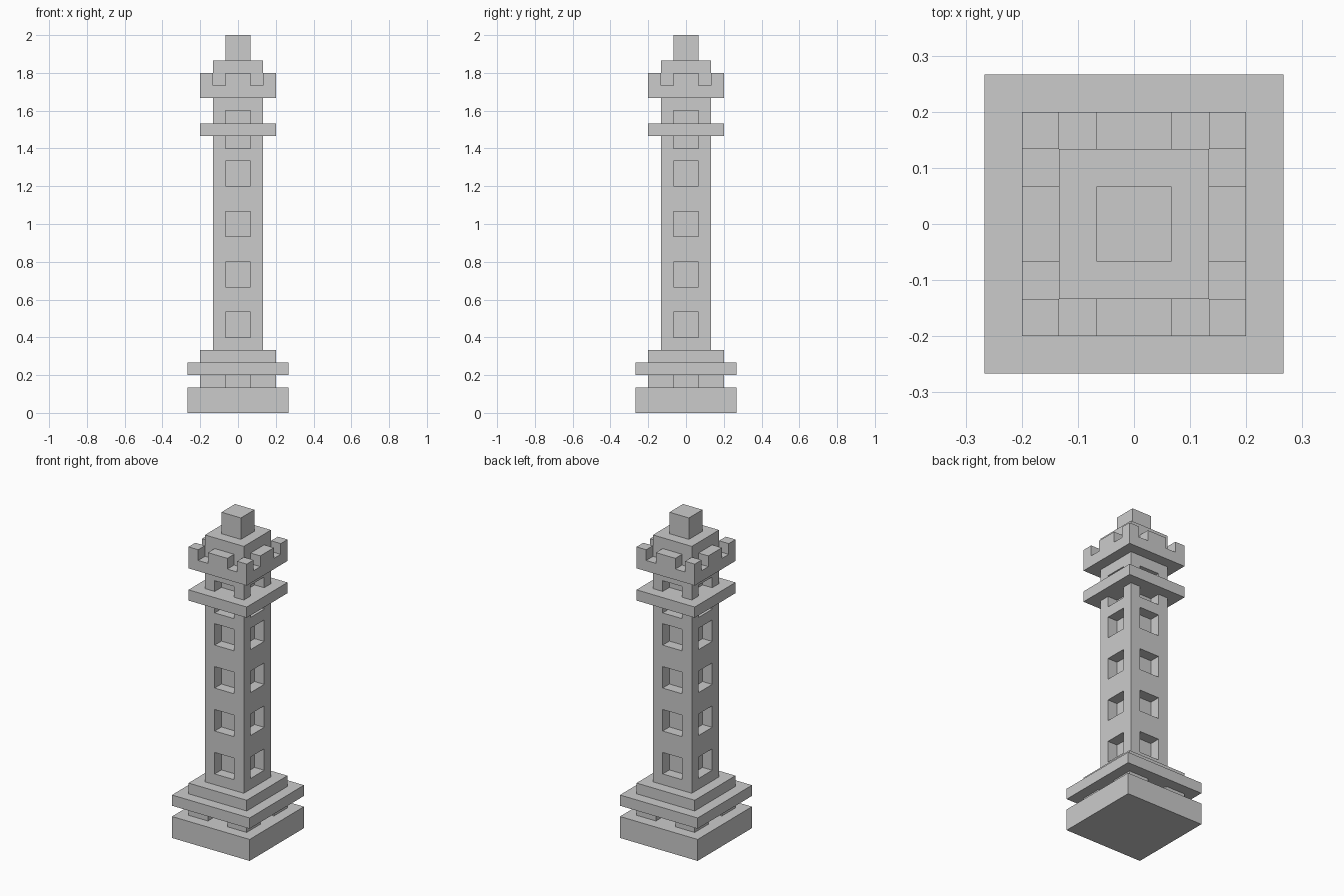
import bpy, bmesh
from mathutils import Matrix, Vector

if "Cube" in bpy.data.objects:
    bpy.data.objects.remove(bpy.data.objects["Cube"])

U = 2 / 30  # block unit: the tower is 30 blocks tall


def make_boxes(name, boxes):
    """One object made of boxes given as (x0, x1, y0, y1, z0, z1) in blocks."""
    bm = bmesh.new()
    for x0, x1, y0, y1, z0, z1 in boxes:
        centre = Vector((x0 + x1, y0 + y1, z0 + z1)) * U / 2
        size = Vector((x1 - x0, y1 - y0, z1 - z0)) * U
        bmesh.ops.create_cube(bm, size=1, matrix=Matrix.Translation(centre) @ Matrix.Diagonal(size.to_4d()))
    mesh = bpy.data.meshes.new(name)
    bm.to_mesh(mesh)
    bm.free()
    obj = bpy.data.objects.new(name, mesh)
    bpy.context.collection.objects.link(obj)
    return obj


def tier(name, half, z0, z1):
    return make_boxes(name, [(-half, half, -half, half, z0, z1)])


def cut(obj, boxes):
    """Carve the boxes out of obj and bake the result."""
    cutter = make_boxes("cutter", boxes)
    cutter.hide_render = True
    mod = obj.modifiers.new("carve", 'BOOLEAN')
    mod.operation, mod.solver, mod.object = 'DIFFERENCE', 'EXACT', cutter
    dg = bpy.context.evaluated_depsgraph_get()
    baked = bpy.data.meshes.new_from_object(obj.evaluated_get(dg))
    obj.modifiers.clear()
    obj.data = baked
    bpy.data.objects.remove(cutter)


def cut_four_sides(obj, inner, outer, levels):
    """Carve two-block-wide openings in the middle of every side."""
    for s in (-1, 1):
        a, b = sorted((s * inner, s * outer))
        cut(obj, [(a, b, -1, 1, z0, z1) for z0, z1 in levels])
        cut(obj, [(-1, 1, a, b, z0, z1) for z0, z1 in levels])


# Stepped base with a recessed band
tier("base_block", 4, 0, 2)
band = tier("base_band", 3, 2, 3)
cut_four_sides(band, 2.01, 4, [(1.5, 3.5)])
tier("base_slab", 4, 3, 4)
tier("base_step", 3, 4, 5)

# Shaft with window niches on all sides
shaft = tier("shaft", 2, 5, 25)
cut_four_sides(shaft, 1.01, 3, [(6, 8), (10, 12), (14, 16), (18, 20), (21, 24)])

# Balcony slab
tier("balcony", 3, 22, 23)

# Battlement crown, notched between corner and middle merlons
crown = tier("battlement", 3, 25, 27)
for a, b in ((-2, -1), (1, 2)):
    cut(crown, [(a, b, -4, 4, 26, 28)])
    cut(crown, [(-4, 4, a, b, 26, 28)])

# Top blocks
tier("roof_block", 2, 26, 28)
tier("finial", 1, 28, 30)
